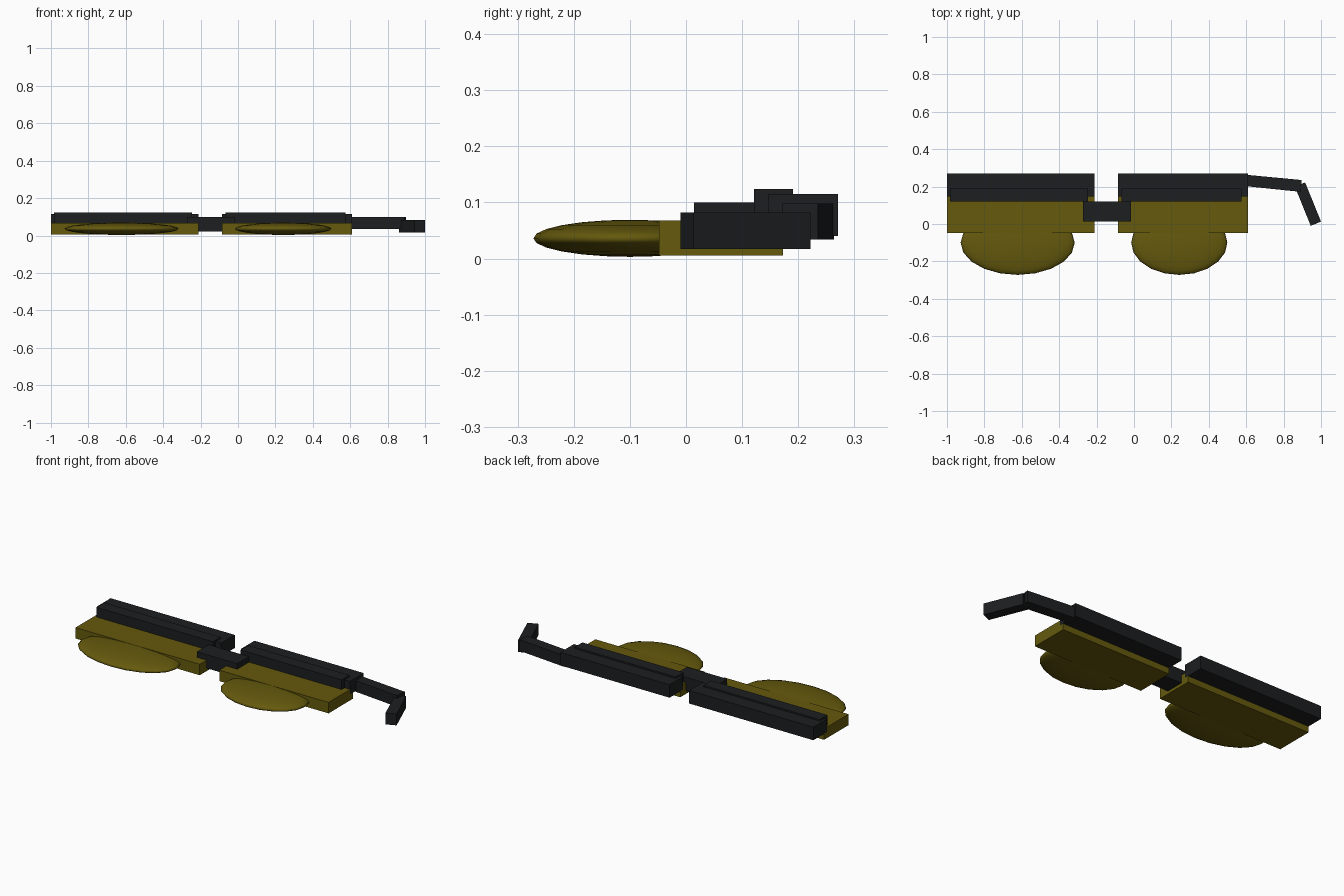
import bpy, bmesh

if "Cube" in bpy.data.objects:
    bpy.data.objects.remove(bpy.data.objects["Cube"])

def material(name, rgb):
    m = bpy.data.materials.new(name)
    m.diffuse_color = (*rgb, 1)
    m.use_nodes = True
    m.node_tree.nodes["Principled BSDF"].inputs["Base Color"].default_value = m.diffuse_color
    return m

BLACK = material("black_plastic", (0.012, 0.013, 0.014))
OLIVE = material("olive_lens", (0.13, 0.10, 0.004))

def add_object(name, bm, mat):
    mesh = bpy.data.meshes.new(name)
    bmesh.ops.recalc_face_normals(bm, faces=bm.faces)
    bm.to_mesh(mesh)
    bm.free()
    mesh.materials.append(mat)
    obj = bpy.data.objects.new(name, mesh)
    bpy.context.collection.objects.link(obj)
    return obj

def slab(name, outline, z0, z1, mat):
    """Extrude a flat outline from z0 up to z1."""
    bm = bmesh.new()
    face = bm.faces.new([bm.verts.new((x, y, z0)) for x, y in outline])
    top = bmesh.ops.extrude_face_region(bm, geom=[face])["geom"]
    verts = [v for v in top if isinstance(v, bmesh.types.BMVert)]
    bmesh.ops.translate(bm, verts=verts, vec=(0, 0, z1 - z0))
    return add_object(name, bm, mat)

def box(name, x0, x1, y0, y1, z0, z1, mat):
    return slab(name, [(x0, y0), (x1, y0), (x1, y1), (x0, y1)], z0, z1, mat)

def lens_bulge(name, cx, rx):
    """Flattened ellipsoid forming the rounded part of a lens."""
    bm = bmesh.new()
    bmesh.ops.create_uvsphere(bm, u_segments=20, v_segments=12, radius=1)
    bmesh.ops.scale(bm, vec=(rx, 0.172, 0.033), verts=bm.verts)
    bmesh.ops.translate(bm, vec=(cx, -0.1, 0.036), verts=bm.verts)
    for f in bm.faces:
        f.smooth = True
    return add_object(name, bm, OLIVE)

# Each lens: plate, rounded bulge, rear brow bar and raised brow strip
for side, x0, x1, s0, s1, cx, rx in (
        ("left", -1.0, -0.21, -0.985, -0.245, -0.622, 0.305),
        ("right", -0.085, 0.61, -0.068, 0.575, 0.242, 0.257)):
    box(side + "_lens_plate", x0, x1, -0.048, 0.173, 0.005, 0.068, OLIVE)
    lens_bulge(side + "_lens_bulge", cx, rx)
    box(side + "_brow_bar", x0, x1, 0.147, 0.271, 0.04, 0.115, BLACK)
    box(side + "_brow_strip", s0, s1, 0.121, 0.191, 0.06, 0.124, BLACK)

# Nose bridge
box("bridge", -0.272, -0.015, 0.014, 0.121, 0.022, 0.1, BLACK)

# Temple arm and its bent tip
slab("temple_arm", [(0.59, 0.203), (0.89, 0.172), (0.897, 0.235), (0.59, 0.264)],
     0.034, 0.098, BLACK)
slab("temple_tip", [(0.945, -0.01), (1.0, 0.013), (0.915, 0.222), (0.86, 0.2)],
     0.017, 0.082, BLACK)
